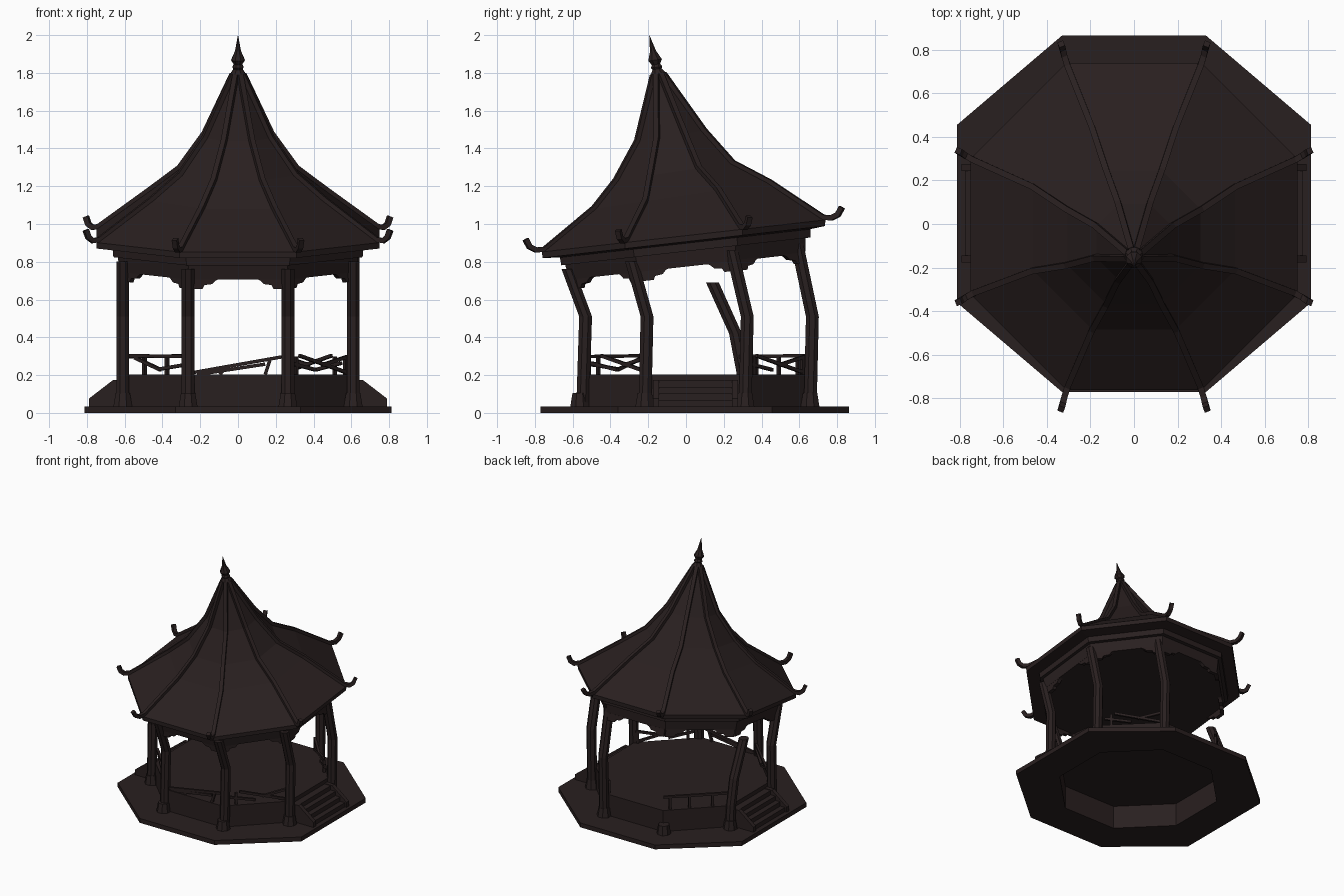
import bpy, bmesh, math
from mathutils import Vector

if "Cube" in bpy.data.objects:
    bpy.data.objects.remove(bpy.data.objects["Cube"])

CY = 0.047                      # centre of the base in y
wood = bpy.data.materials.new("dark weathered wood")
wood.diffuse_color = (0.022, 0.014, 0.014, 1)
wood.use_nodes = True
wood.node_tree.nodes["Principled BSDF"].inputs["Base Color"].default_value = wood.diffuse_color


def finish(bm, name):
    bmesh.ops.recalc_face_normals(bm, faces=bm.faces)
    me = bpy.data.meshes.new(name)
    bm.to_mesh(me)
    bm.free()
    me.materials.append(wood)
    ob = bpy.data.objects.new(name, me)
    bpy.context.collection.objects.link(ob)
    return ob


def loft(name, loops, cyclic=False):
    """Skin a list of equal-length point loops; cap the ends unless cyclic."""
    bm = bmesh.new()
    rows = [[bm.verts.new(p) for p in l] for l in loops]
    pairs = list(zip(rows, rows[1:])) + ([(rows[-1], rows[0])] if cyclic else [])
    for a, b in pairs:
        for i in range(len(a)):
            j = (i + 1) % len(a)
            bm.faces.new((a[i], a[j], b[j], b[i]))
    if not cyclic:
        bm.faces.new(rows[0])
        bm.faces.new(rows[-1])
    return finish(bm, name)


def octagon(ap, z, cy=CY, tilt=0.0):
    """Octagon with flat sides towards the axes, tilted up towards the back."""
    r = ap / math.cos(math.pi / 8)
    pts = []
    for k in range(8):
        a = math.pi / 8 + k * math.pi / 4
        y = r * math.sin(a)
        pts.append(Vector((r * math.cos(a), cy + y, z + tilt * y)))
    return pts


def sweep(name, pts, side, half_w, half_h, lift=0.0):
    """Rectangular section swept along a path."""
    pts = [Vector(p) for p in pts]
    side = Vector(side).normalized()
    loops = []
    for i, p in enumerate(pts):
        t = pts[min(i + 1, len(pts) - 1)] - pts[max(i - 1, 0)]
        up = side.cross(t).normalized()
        if up.z < 0:
            up = -up
        p = p + up * lift
        loops.append([p + side * half_w * a + up * half_h * b
                      for a, b in ((-1, -1), (1, -1), (1, 1), (-1, 1))])
    return loft(name, loops)


def post(name, pts, r):
    """Eight-sided column through the given centres."""
    return loft(name, [[Vector(p) + v for v in octagon(r, 0, 0)] for p in pts])


def extrude(name, poly, off):
    off = Vector(off)
    return loft(name, [[Vector(p) - off for p in poly], [Vector(p) + off for p in poly]])


# Base slab: slightly uneven octagon with an open middle
def slab_loop(z):
    q = [(0.812, 0.407), (0.33, 0.817)]
    h = q + [(-x, y) for x, y in reversed(q)]
    return [Vector((x, CY + y, z)) for x, y in h + [(-x, -y) for x, y in h]]


loft("base_slab", [octagon(0.55, 0), slab_loop(0), slab_loop(0.035), octagon(0.55, 0.035)], True)

# Raised floor, hollow underneath
loft("floor_platform", [octagon(0.55, 0.182), octagon(0.55, 0.03),
                        octagon(0.595, 0.03), octagon(0.595, 0.203)])

# Stairs with sloping side walls on both sides
for s, tag in ((1, "right"), (-1, "left")):
    prof = [(0.58, 0.03)]
    for i in range(4):
        x = 0.775 - 0.042 * i
        prof += [(x, 0.035 + 0.034 * i), (x, 0.069 + 0.034 * i)]
    prof.append((0.58, 0.171))
    extrude(tag + "_stairs", [(s * x, CY + 0.003, z) for x, z in prof], (0, 0.2, 0))
    wall = [(0.58, 0.03), (0.79, 0.03), (0.79, 0.075), (0.66, 0.175), (0.58, 0.175)]
    for d in (-1, 1):
        extrude(tag + "_stair_wall", [(s * x, CY + 0.003 + d * 0.21, z) for x, z in wall], (0, 0.016, 0))

# Pillars: bent and leaning; one missing, one snapped
for k in range(8):
    c = octagon(0.61, 0)[k]
    if k in (1, 2, 5, 6):
        c.x *= 1.045
    else:
        c.y = CY + (c.y - CY) * 1.05
    loft("pillar_foot", [[c + v for v in octagon(w, z, 0)] for w, z in ((0.05, 0.03), (0.038, 0.105))])
    if k == 2:
        continue
    if k == 3:
        path = [(c.x, 0.317, 0), (c.x, 0.30, 0.22), (c.x, 0.262, 0.42), (c.x, 0.14, 0.69)]
    else:
        nudge = 0.015 if k in (5, 6) else 0
        path = [c + Vector((0, nudge, 0)), c + Vector((0, 0.012 + nudge * 1.3, 0.51)),
                c + Vector((0, -0.07 + nudge * 0.5, 0.83 + 0.11 * (c.y - CY)))]
    post("snapped_pillar" if k == 3 else "pillar", path, 0.034)

# Railings: bars per bay as (u0, h0, u1, h1) along the bay
intact = [(0, .1, 1, .1), (.1, 0, .1, .1), (.4, 0, .4, .1), (.75, 0, .75, .1)]
sagging = [(0, .1, 1, .1), (.1, .09, .5, .03), (.5, .03, .95, .06), (.95, 0, .95, .1)]
fallen = [(0, .01, 1, .1), (.05, 0, .8, .06), (.8, 0, .85, .08), (.3, 0, .36, .04)]
broken = [(.1, .06, .5, .03), (.25, .1, .95, .02), (.2, 0, .2, .1), (.6, .05, 1, .1), (.97, 0, .97, .1)]
rail_line = octagon(0.58, 0.203)
for k, bars in ((0, broken), (2, intact), (4, sagging), (5, fallen), (6, broken)):
    a, b = rail_line[k], rail_line[(k + 1) % 8]
    n = Vector((b.y - a.y, a.x - b.x, 0))
    for u0, h0, u1, h1 in bars:
        sweep("railing_bar", [a.lerp(b, u0) + Vector((0, 0, h0)), a.lerp(b, u1) + Vector((0, 0, h1 - 0.005))],
              n, 0.009, 0.009)

# Tilted solid beams on the pillars, leaning with the roof
TILT = 0.112
loft("lower_beam", [octagon(0.625, 0.775, 0.006, TILT), octagon(0.637, 0.858, -0.003, TILT)])
loft("upper_beam", [octagon(0.66, 0.855, 0, TILT), octagon(0.663, 0.9, -0.005, TILT)])

# Carved brackets under the beam at both ends of each bay
beam = octagon(0.61, 0.782, 0.008, TILT)
shape = [(0, 0), (0, -.057), (.13, -.057), (.15, -.037), (.23, -.032), (.27, -.012), (.33, 0)]
for k in range(8):
    a, b = beam[k], beam[(k + 1) % 8]
    n = Vector((b.y - a.y, a.x - b.x, 0)).normalized() * 0.014
    for p, q in ((a, b), (b, a)):
        extrude("carved_bracket", [p.lerp(q, u) + Vector((0, -0.15 * h, h)) for u, h in shape], n)

# Roof: swept-up tilted pyramid, rings are (apothem, z, centre y, tilt)
rings = [(0.024, 1.79, -0.146, 0.15), (0.173, 1.466, -0.081, 0.16), (0.306, 1.276, -0.061, 0.15),
         (0.462, 1.15, -0.022, 0.15), (0.75, 0.937, -0.012, 0.113)]
under = [(0.748, 0.905, -0.012, 0.113), (0.62, 0.893, -0.006, 0.113)]
loft("roof", [octagon(*r) for r in rings + under])

# Ridges running down to upturned tips
outer = [octagon(*r) for r in rings]
for k in range(8):
    path = [l[k] for l in outer]
    a = math.pi / 8 + k * math.pi / 4
    out = Vector((math.cos(a), math.sin(a), 0))
    tip = Vector((out.x * 0.75, out.y * 1.15, 0))
    e = path[-1]
    path[-1] = e - out * 0.02 + Vector((0, 0, 0.012))
    path += [e + tip * d + Vector((0, 0, h)) for d, h in ((0.03, 0.006), (0.065, 0.025), (0.085, 0.065))]
    sweep("roof_ridge", path, (-out.y, out.x, 0), 0.014, 0.014, 0.004)

# Finial spike
spike = [(0.035, 1.775), (0.04, 1.795), (0.024, 1.82), (0.03, 1.83), (0.022, 1.845),
         (0.036, 1.868), (0.016, 1.915), (0.001, 1.998)]
loft("finial", [octagon(r, z, -0.146 - 0.23 * (z - 1.79), 0.15) for r, z in spike])
